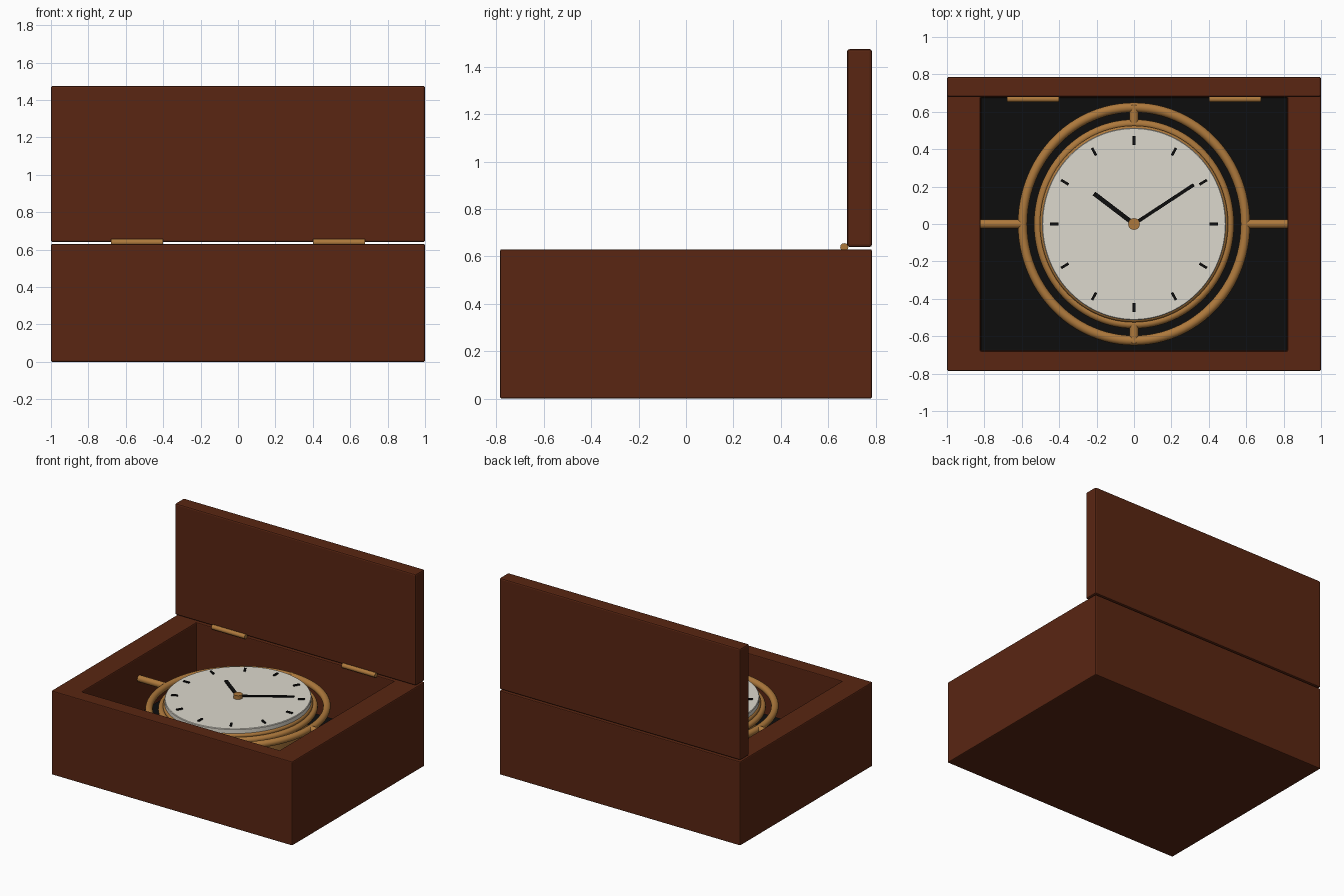
import bpy, bmesh
from math import cos, sin, pi, atan2, hypot
from mathutils import Matrix, Vector

if "Cube" in bpy.data.objects:
    bpy.data.objects.remove(bpy.data.objects["Cube"])


def material(name, rgb, metallic=0.0):
    m = bpy.data.materials.new(name)
    m.use_nodes = True
    m.diffuse_color = (*rgb, 1)
    m.node_tree.nodes["Principled BSDF"].inputs["Base Color"].default_value = (*rgb, 1)
    return m


WOOD = material("mahogany", (0.1, 0.019, 0.006))
BRASS = material("brass", (0.42, 0.19, 0.045))
IVORY = material("ivory", (0.72, 0.69, 0.61))
BLACK = material("black", (0.004, 0.004, 0.004))
STRETCH = 1.045            # the clock is slightly longer front to back
GIMBAL_Z = 0.47
DIAL_Z = 0.545


def finish(bm, name, mats, smooth=False, bevel=0):
    bmesh.ops.recalc_face_normals(bm, faces=bm.faces)
    mesh = bpy.data.meshes.new(name)
    bm.to_mesh(mesh)
    bm.free()
    obj = bpy.data.objects.new(name, mesh)
    bpy.context.collection.objects.link(obj)
    for m in mats:
        mesh.materials.append(m)
    if bevel:
        mod = obj.modifiers.new("soft_edges", "BEVEL")
        mod.width, mod.segments = bevel, 2
    if smooth:
        bpy.ops.object.select_all(action="DESELECT")
        obj.select_set(True)
        bpy.context.view_layer.objects.active = obj
        bpy.ops.object.shade_smooth_by_angle()
    return obj


def box(name, size, center, mat, angle=0, bevel=0):
    bm = bmesh.new()
    bmesh.ops.create_cube(bm, size=1, matrix=Matrix.Translation(center)
                          @ Matrix.Rotation(angle, 4, "Z") @ Matrix.Diagonal((*size, 1)))
    return finish(bm, name, [mat], bevel=bevel)


def rod(name, start, end, radius, mat, sides=24):
    start, end = Vector(start), Vector(end)
    axis = end - start
    bm = bmesh.new()
    bmesh.ops.create_cone(bm, cap_ends=True, segments=sides, radius1=radius, radius2=radius,
                          depth=axis.length, matrix=Matrix.Translation((start + end) / 2)
                          @ axis.to_track_quat("Z", "Y").to_matrix().to_4x4())
    return finish(bm, name, [mat], smooth=True)


def lathe(name, profile, mat, closed=False, steps=96):
    """Spin a (radius, height) profile round z, stretched in y."""
    bm = bmesh.new()
    verts = [bm.verts.new((r, 0, z)) for r, z in profile]
    pairs = list(zip(verts, verts[1:])) + ([(verts[-1], verts[0])] if closed else [])
    edges = [bm.edges.new(p) for p in pairs]
    bmesh.ops.spin(bm, geom=verts + edges, cent=(0, 0, 0), axis=(0, 0, 1),
                   angle=2 * pi, steps=steps)
    bmesh.ops.remove_doubles(bm, verts=bm.verts, dist=0.0001)
    bmesh.ops.scale(bm, vec=(1, STRETCH, 1), verts=bm.verts)
    return finish(bm, name, [mat], smooth=True)


def ring(name, major, minor, z):
    section = [(major + minor * cos(a * pi / 8), z + minor * sin(a * pi / 8)) for a in range(16)]
    return lathe(name, section, BRASS, closed=True)


# Case: a block with a sunken well whose floor is lined in black
bm = bmesh.new()
bmesh.ops.create_cube(bm, size=1, matrix=Matrix.Translation((0, 0, 0.315))
                      @ Matrix.Diagonal((2, 1.57, 0.63, 1)))
top = max(bm.faces, key=lambda f: f.calc_center_median().z)
bmesh.ops.inset_region(bm, faces=[top], thickness=0.15)
for v in top.verts:
    v.co.x = 0.82 if v.co.x > 0 else -0.82
well = bmesh.ops.extrude_face_region(bm, geom=[top])
bmesh.ops.delete(bm, geom=[top], context="FACES_ONLY") if top.is_valid else None
for g in well["geom"]:
    if isinstance(g, bmesh.types.BMVert):
        g.co.z = 0.21
    elif isinstance(g, bmesh.types.BMFace):
        g.material_index = 1
finish(bm, "case", [WOOD, BLACK], bevel=0.007)

# Open lid and hinges
box("lid", (2, 0.105, 0.835), (0, 0.7325, 1.0575), WOOD, bevel=0.01)
for side, x in (("left", 0.54), ("right", -0.54)):
    rod(side + "_hinge", (x - 0.138, 0.668, 0.639), (x + 0.138, 0.668, 0.639), 0.017, BRASS)

# Gimbal rings and their pivots
ring("outer_gimbal_ring", 0.596, 0.025, GIMBAL_Z)
ring("inner_gimbal_ring", 0.513, 0.022, GIMBAL_Z)
for s, x_name, y_name in ((1, "left", "back"), (-1, "right", "front")):
    rod(x_name + "_pivot", (s * 0.6, 0, GIMBAL_Z), (s * 0.82, 0, GIMBAL_Z), 0.024, BRASS)
    rod(y_name + "_pivot", (0, s * 0.54, GIMBAL_Z), (0, s * 0.635, GIMBAL_Z), 0.025, BRASS)

# Clock body, bezel and dial
lathe("clock_body", [(0, 0.24), (0.43, 0.24), (0.47, 0.27), (0.47, 0.5), (0, 0.5)], BRASS)
ring("bezel", 0.485, 0.018, 0.495)
lathe("dial", [(0, 0.49), (0.488, 0.49), (0.492, 0.495), (0.492, 0.541), (0.488, DIAL_Z),
               (0, DIAL_Z)], IVORY)

# Hour marks
for hour in range(12):
    a = hour * pi / 6
    x, y = 0.427 * cos(a), 0.427 * STRETCH * sin(a)
    box(f"hour_mark_{hour + 1}", (0.046, 0.014, 0.009), (x, y, DIAL_Z + 0.004), BLACK,
        atan2(y, x))

# Hands and hub
for name, x, y, width, z in (("hour_hand", -0.214, 0.163, 0.024, 0.553),
                             ("minute_hand", 0.32, 0.21, 0.018, 0.559)):
    box(name, (hypot(x, y), width, 0.008), (x / 2, y / 2, z), BLACK, atan2(y, x))
rod("hub", (0, 0, 0.54), (0, 0, 0.573), 0.031, BRASS, sides=32)
